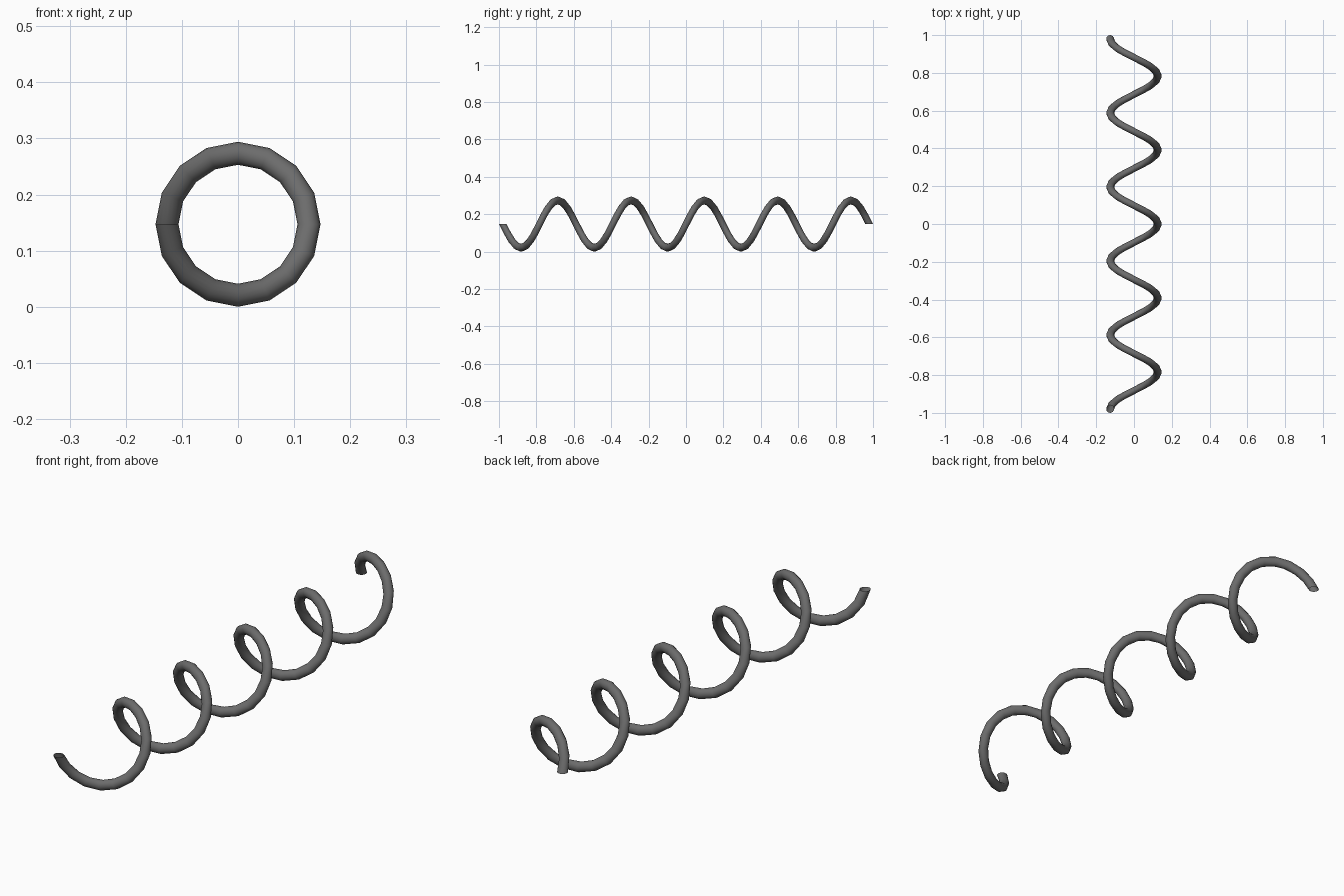
import bpy, bmesh, math
from mathutils import Vector, Matrix

if "Cube" in bpy.data.objects:
    bpy.data.objects.remove(bpy.data.objects["Cube"])

TURNS, STEPS, SIDES = 5, 16, 16
COIL_R, WIRE_R, CENTRE_Z = 0.1265, 0.0205, 0.147
TRAVEL = 2.0 - 2 * WIRE_R

bm = bmesh.new()

# Wire cross-section lies in the plane holding the coil axis, at the front end
start = Matrix.Translation((-COIL_R, -TRAVEL / 2, CENTRE_Z))
bmesh.ops.create_circle(bm, cap_ends=False, segments=SIDES, radius=WIRE_R, matrix=start)

# Screw the section along y, going down first; the ends stay open
axis = Vector((0, 0, CENTRE_Z))
rings = [list(bm.verts)]
for i in range(1, TURNS * STEPS + 1):
    turn = Matrix.Rotation(-2 * math.pi * i / STEPS, 4, 'Y')
    pos = axis + Vector((0, TRAVEL * i / (TURNS * STEPS) - 0, 0))
    rings.append([bm.verts.new(turn @ (v.co - axis) + pos) for v in rings[0]])
# The 2 * WIRE_R end margins are kept because TRAVEL spans section centres
for a, b in zip(rings, rings[1:]):
    for k in range(SIDES):
        n = (k + 1) % SIDES
        bm.faces.new((a[k], a[n], b[n], b[k]))
bmesh.ops.recalc_face_normals(bm, faces=bm.faces)

mesh = bpy.data.meshes.new("spring_coil")
bm.to_mesh(mesh)
bm.free()
spring = bpy.data.objects.new("spring_coil", mesh)
bpy.context.collection.objects.link(spring)

# Dark grey metal
metal = bpy.data.materials.new("dark_metal")
metal.diffuse_color = (0.15, 0.15, 0.15, 1)
metal.use_nodes = True
metal.node_tree.nodes["Principled BSDF"].inputs["Base Color"].default_value = metal.diffuse_color
mesh.materials.append(metal)

# Smooth around the wire
bpy.context.view_layer.objects.active = spring
spring.select_set(True)
bpy.ops.object.shade_smooth_by_angle(angle=math.radians(40))
